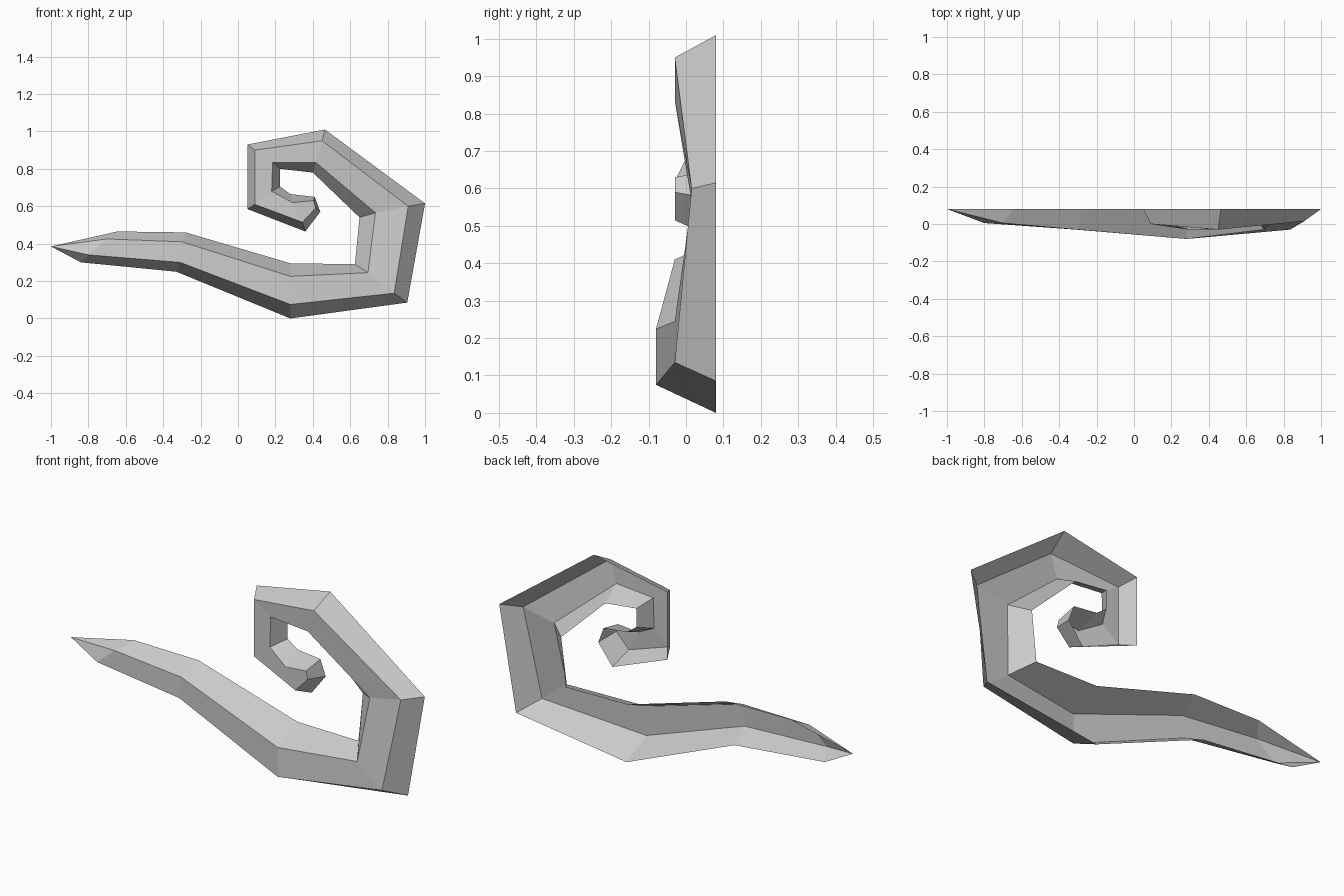
import bpy
import bmesh

cube = bpy.data.objects.get("Cube")
if cube:
    bpy.data.objects.remove(cube, do_unlink=True)

BACK = 0.08  # depth of the open rear rim

# Stations along the curl: outer rim, outer ridge, inner ridge, inner rim
# as (x, z), then the depth of the two ridges
stations = [
    ((-.84, .30), (-.80, .34), (-.70, .425), (-.645, .465), .005),
    ((-.33, .25), (-.31, .30), (-.30, .41), (-.28, .46), -.03),
    ((.28, 0), (.28, .075), (.28, .225), (.28, .295), -.08),
    ((.905, .085), (.835, .135), (.695, .245), (.625, .29), -.03),
    ((1, .615), (.91, .60), (.735, .565), (.65, .54), .015),
    ((.465, 1.01), (.45, .95), (.415, .835), (.40, .78), -.03),
    ((.05, .93), (.09, .90), (.185, .835), (.225, .80), 0),
    ((.05, .585), (.09, .61), (.18, .68), (.225, .705), 0),
    ((.36, .465), (.345, .515), (.29, .62), (.28, .665), -.03),
    ((.44, .57), (.415, .59), (.405, .63), (.41, .65), -.03),
]


def build_curl():
    bm = bmesh.new()
    tip = bm.verts.new((-1, BACK, .385))
    rows = []
    for *points, ridge in stations:
        depths = (BACK, ridge, ridge, BACK)
        rows.append([bm.verts.new((x, y, z)) for (x, z), y in zip(points, depths)])
    # Pointed tail
    for k in range(3):
        bm.faces.new((tip, rows[0][k], rows[0][k + 1]))
    # Three strips: outer slope, front, inner slope
    for a, b in zip(rows, rows[1:]):
        for k in range(3):
            bm.faces.new((a[k], b[k], b[k + 1], a[k + 1]))
    # Closed inner end of the spiral
    bm.faces.new(rows[-1][::-1])
    for f in bm.faces:
        f.smooth = False
    mesh = bpy.data.meshes.new("spiral_curl")
    bm.to_mesh(mesh)
    bm.free()
    obj = bpy.data.objects.new("spiral_curl", mesh)
    bpy.context.collection.objects.link(obj)
    return obj


grey = bpy.data.materials.new("light_grey")
grey.use_nodes = True
colour = (.6, .6, .6, 1)
grey.diffuse_color = colour
grey.node_tree.nodes["Principled BSDF"].inputs["Base Color"].default_value = colour

curl = build_curl()
curl.data.materials.append(grey)
